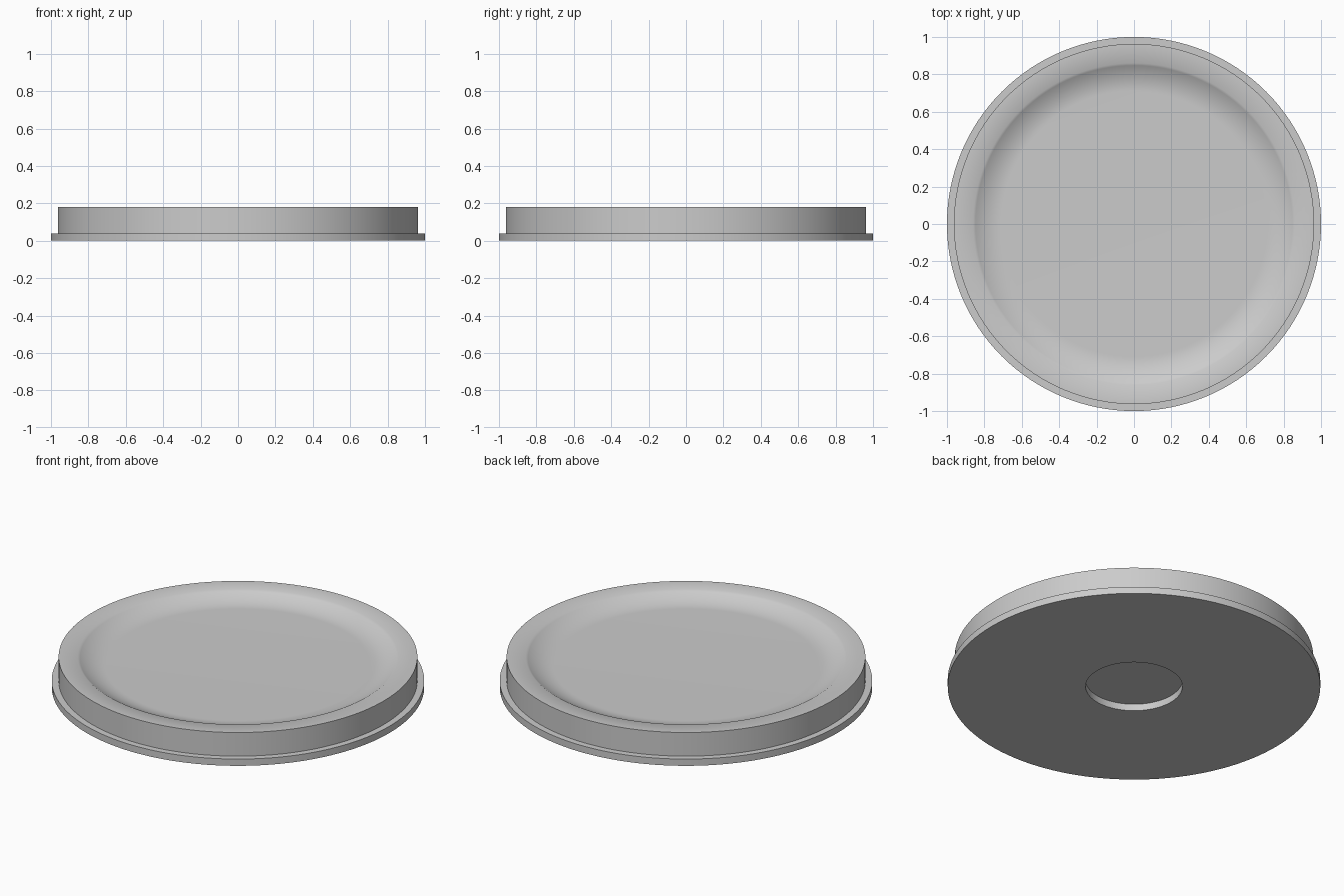
import bpy
import bmesh
import math

cube = bpy.data.objects.get("Cube")
if cube:
    bpy.data.objects.remove(cube, do_unlink=True)

grey = bpy.data.materials.new("light grey")
grey.use_nodes = True
colour = (0.6, 0.6, 0.6, 1)
grey.diffuse_color = colour
grey.node_tree.nodes["Principled BSDF"].inputs["Base Color"].default_value = colour


def lathe(name, profile, steps=128):
    """Spin a (radius, height) profile about z into a closed solid."""
    bm = bmesh.new()
    verts = [bm.verts.new((r, 0, z)) for r, z in profile]
    edges = [bm.edges.new(pair) for pair in zip(verts, verts[1:])]
    bmesh.ops.spin(bm, geom=verts + edges, cent=(0, 0, 0), axis=(0, 0, 1),
                   angle=math.tau, steps=steps)
    bmesh.ops.remove_doubles(bm, verts=bm.verts, dist=1e-5)
    bmesh.ops.recalc_face_normals(bm, faces=bm.faces)
    mesh = bpy.data.meshes.new(name)
    bm.to_mesh(mesh)
    bm.free()
    mesh.materials.append(grey)
    obj = bpy.data.objects.new(name, mesh)
    bpy.context.collection.objects.link(obj)
    bpy.ops.object.select_all(action="DESELECT")
    obj.select_set(True)
    bpy.context.view_layer.objects.active = obj
    bpy.ops.object.shade_smooth_by_angle(angle=math.radians(35))
    return obj


# Hollow curving from the flat rim down into the level floor
rim_radius, floor_radius = 0.86, 0.71
rim_height, floor_height = 0.18, 0.132
dish = []
for i in range(13):
    t = i / 12
    dish.append((rim_radius + (floor_radius - rim_radius) * t,
                 floor_height + (rim_height - floor_height) * (1 - t) ** 2))

# Underside recess, base flange, upright side, rim and dished top
base = [(0, 0.04), (0.26, 0.04), (0.26, 0), (1, 0), (1, 0.04), (0.963, 0.04)]
side = [(0.963, rim_height)]
lathe("dished_disc", base + side + dish + [(0, floor_height)])
